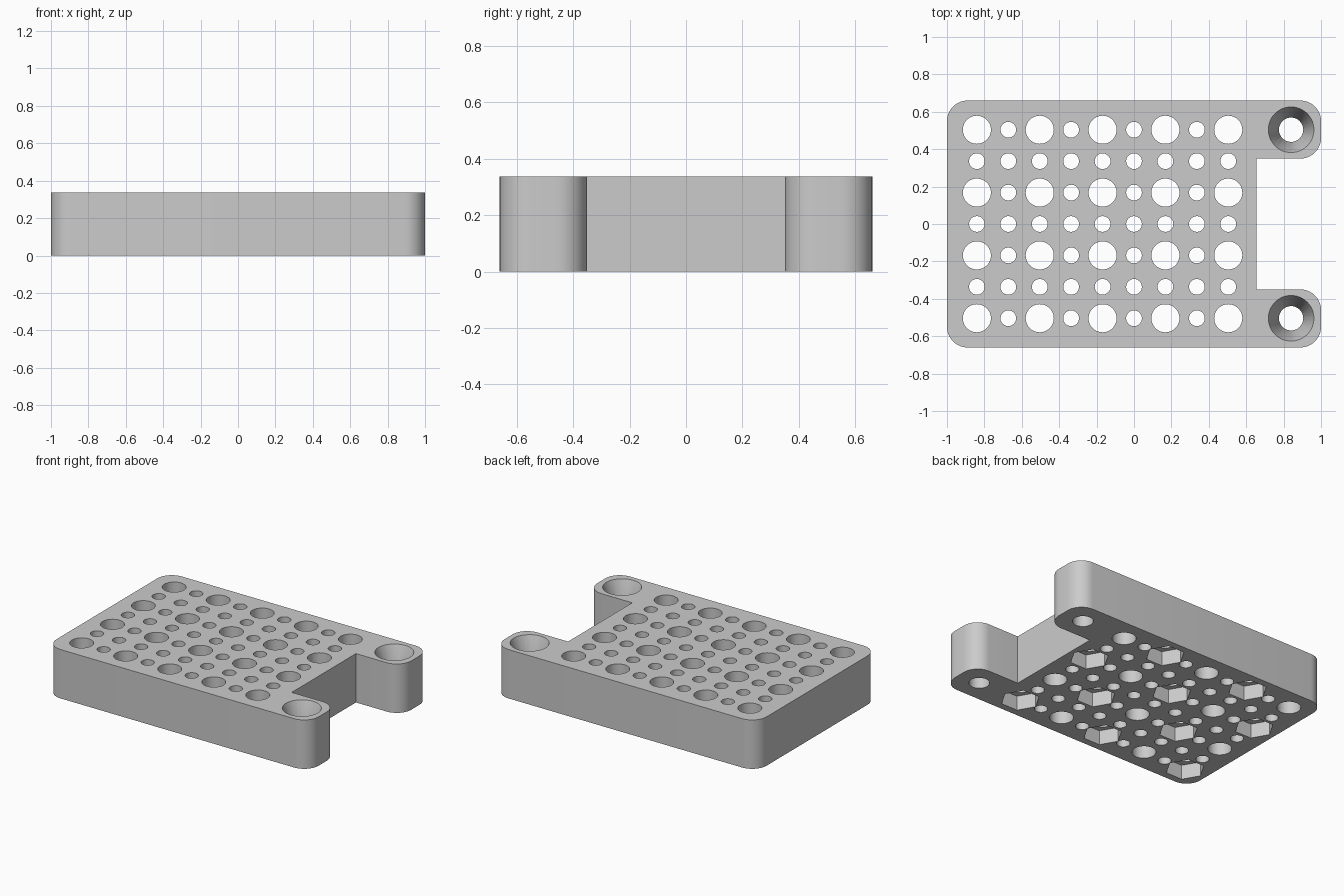
import bpy, bmesh, math
from mathutils import Matrix

cube = bpy.data.objects.get("Cube")
if cube:
    bpy.data.objects.remove(cube, do_unlink=True)

HEIGHT = 0.337
PITCH = 0.168
ARM = 5 * PITCH           # x of the screw holes
EDGE_ROW = 3 * PITCH      # y of the outer hole rows

grey = bpy.data.materials.new("plain grey")
grey.use_nodes = True
grey.diffuse_color = (0.6, 0.6, 0.6, 1)
grey.node_tree.nodes["Principled BSDF"].inputs["Base Color"].default_value = (0.6, 0.6, 0.6, 1)


def make_object(name, bm):
    mesh = bpy.data.meshes.new(name)
    bmesh.ops.recalc_face_normals(bm, faces=bm.faces)
    bm.to_mesh(mesh)
    bm.free()
    mesh.materials.append(grey)
    obj = bpy.data.objects.new(name, mesh)
    bpy.context.collection.objects.link(obj)
    return obj


def add_cone(bm, x, y, z0, z1, r0, r1, sides):
    bmesh.ops.create_cone(bm, cap_ends=True, segments=sides, radius1=r0, radius2=r1,
                          depth=z1 - z0, matrix=Matrix.Translation((x, y, (z0 + z1) / 2)))


def rounded(cx, cy, r, start):
    """Quarter arc around a corner centre, counter-clockwise."""
    return [(cx + r * math.cos(math.radians(start + a)), cy + r * math.sin(math.radians(start + a)))
            for a in range(0, 91, 9)]


# Plate outline: rounded body with two arms around a notch
R = 0.11
half = [(0.655, 0.35)] + rounded(1 - R, 0.35 + R, R, -90) + rounded(1 - R, 0.66 - R, R, 0)
half += rounded(R - 1, 0.66 - R, R, 90)
outline = half + [(x, -y) for x, y in reversed(half)]
bm = bmesh.new()
base = bm.faces.new([bm.verts.new((x, y, 0)) for x, y in outline])
top = bmesh.ops.extrude_face_region(bm, geom=[base])["geom"]
bmesh.ops.translate(bm, vec=(0, 0, HEIGHT), verts=[v for v in top if isinstance(v, bmesh.types.BMVert)])
plate = make_object("mounting_plate", bm)

# Cutters: through holes, then nut pockets and countersinks
holes, pockets = bmesh.new(), bmesh.new()
for i in range(9):
    for j in range(7):
        x, y = i * PITCH - ARM, j * PITCH - EDGE_ROW
        large = i % 2 == 0 and j % 2 == 0
        r = 0.075 if large else 0.042
        add_cone(holes, x, y, -0.1, HEIGHT + 0.1, r, r, 48 if large else 32)
        if large and (i + j) % 4 == 0:
            r = 0.124
            first = len(pockets.verts)
            # hexagon with corners along x
            bmesh.ops.create_cone(pockets, cap_ends=True, segments=6, radius1=r, radius2=r, depth=0.2,
                                  matrix=Matrix.Translation((x, y, 0)) @ Matrix.Rotation(math.pi / 2, 4, "Z"))
for y in (-EDGE_ROW, EDGE_ROW):
    add_cone(holes, ARM, y, -0.1, HEIGHT + 0.1, 0.065, 0.065, 48)
    slope = (0.122 - 0.065) / 0.17
    add_cone(pockets, ARM, y, HEIGHT - 0.2, HEIGHT + 0.03,
             0.122 - 0.2 * slope, 0.122 + 0.03 * slope, 48)

bpy.ops.object.select_all(action="DESELECT")
plate.select_set(True)
bpy.context.view_layer.objects.active = plate
for name, cutter_bm in (("hole_cutter", holes), ("pocket_cutter", pockets)):
    cutter = make_object(name, cutter_bm)
    cutter.hide_render = True
    mod = plate.modifiers.new(name, "BOOLEAN")
    mod.operation = "DIFFERENCE"
    mod.solver = "EXACT"
    mod.object = cutter
    bpy.ops.object.modifier_apply(modifier=mod.name)
    bpy.data.objects.remove(cutter, do_unlink=True)

bpy.ops.object.shade_smooth_by_angle(angle=math.radians(30))
